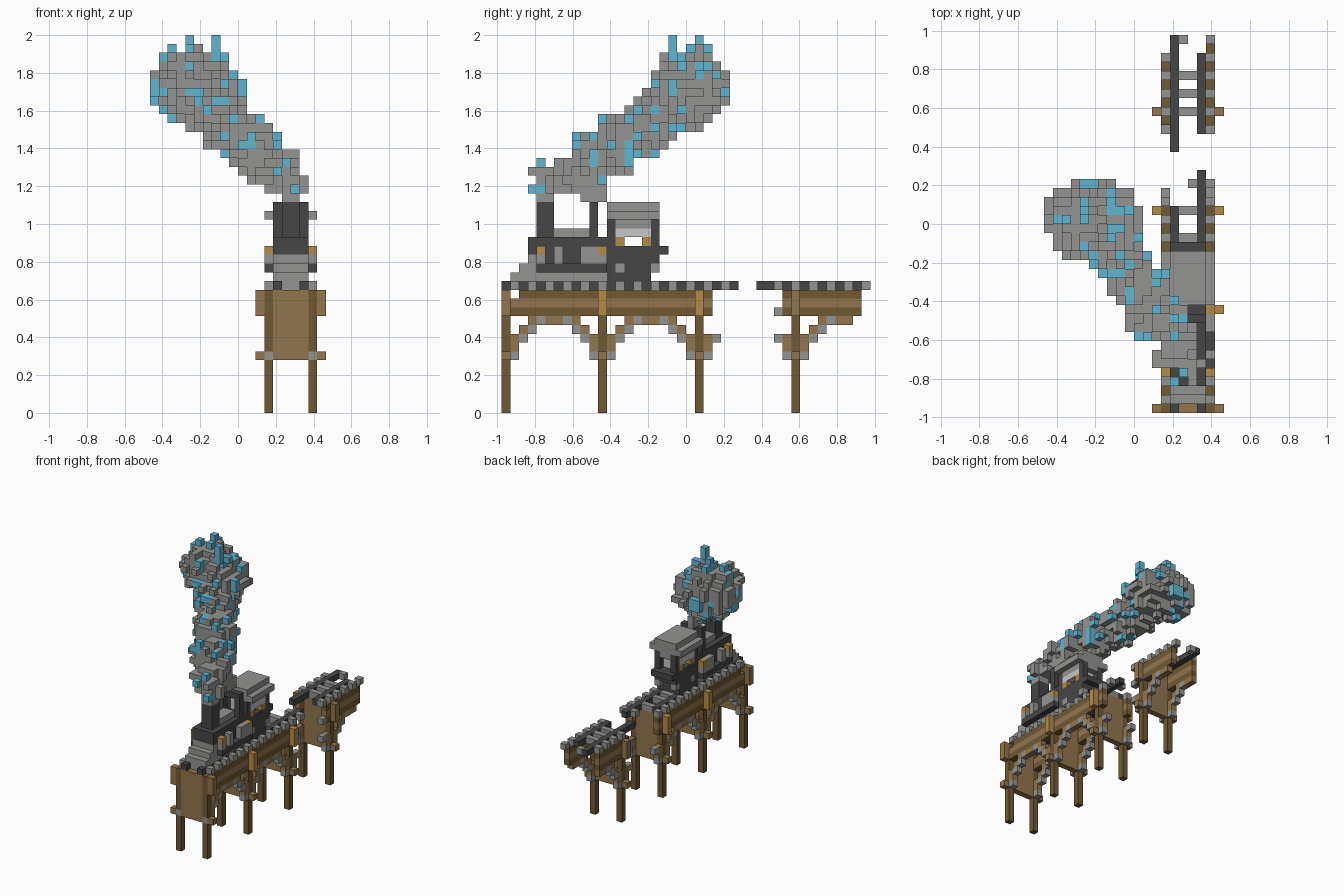
import bpy, bmesh, random
from mathutils import Vector
from itertools import product

random.seed(7)
cube = bpy.data.objects.get("Cube")
if cube:
    bpy.data.objects.remove(cube)

V = 2 / 43                                  # size of one block
ORIGIN = Vector((-10 * V, -21 * V, 0))

COLOURS = {
    "dark_wood": (0.16, 0.10, 0.036), "wood": (0.285, 0.18, 0.075),
    "brass": (0.45, 0.265, 0.065), "grey": (0.295, 0.295, 0.285),
    "iron": (0.062, 0.062, 0.062), "blue": (0.12, 0.46, 0.62),
    "pale_grey": (0.57, 0.57, 0.57),
}
MATS = {}
for name, rgb in COLOURS.items():
    m = bpy.data.materials.new(name)
    m.use_nodes = True
    m.diffuse_color = (*rgb, 1)
    m.node_tree.nodes["Principled BSDF"].inputs["Base Color"].default_value = (*rgb, 1)
    MATS[name] = m
SLOTS = list(COLOURS)

# For each direction: the four corners of that side of a unit block
SIDES = []
for axis, s in product(range(3), (0, 1)):
    d = [0, 0, 0]
    d[axis] = 2 * s - 1
    u, w = (axis + 1) % 3, (axis + 2) % 3
    ring = []
    for a, b in ((0, 0), (1, 0), (1, 1), (0, 1)):
        c = [0, 0, 0]
        c[axis], c[u], c[w] = s, a, b
        ring.append(Vector(c))
    SIDES.append((d, ring if s else ring[::-1]))


def span(r):
    return range(r, r + 1) if isinstance(r, int) else range(r[0], r[1] + 1)


def fill(cells, x, y, z, colour):
    """Fill an inclusive range of blocks with one colour."""
    for c in product(span(x), span(y), span(z)):
        cells[c] = colour


def build(name, cells):
    """Turn blocks into one mesh, leaving out the faces between them."""
    bm = bmesh.new()
    for c, colour in cells.items():
        for d, ring in SIDES:
            if (c[0] + d[0], c[1] + d[1], c[2] + d[2]) in cells:
                continue
            f = bm.faces.new([bm.verts.new(ORIGIN + (Vector(c) + p) * V) for p in ring])
            f.material_index = SLOTS.index(colour)
    bmesh.ops.remove_doubles(bm, verts=bm.verts, dist=V / 100)
    mesh = bpy.data.meshes.new(name)
    bm.to_mesh(mesh)
    bm.free()
    for m in MATS.values():
        mesh.materials.append(m)
    ob = bpy.data.objects.new(name, mesh)
    bpy.context.collection.objects.link(ob)


# Bridge piers: posts, infill panels and beam ends
PIERS = {0: "wood", 11: "brass", 22: "brass", 33: "wood"}
piers = {}
for j, beam_end in PIERS.items():
    fill(piers, (12, 19), j, 6, "wood")
    fill(piers, (14, 17), j, (7, 13), "wood")
    for i in (12, 19):
        fill(piers, i, j, (11, 13), beam_end)
    for i in (13, 18):
        fill(piers, i, j, (0, 13), "dark_wood")
        fill(piers, i, j, 6, "grey")
build("bridge_piers", piers)

# Side girders and stepped arch braces
girders, arches = {}, {}
BRACE = {1: (6, 8), 2: (8, 9), 3: (9, 10)}      # height range by distance from a pier
for i, far_end in ((13, 39), (18, 40)):
    for ends in ((0, 23), (32, far_end)):
        for k, colour in ((11, "dark_wood"), (12, "wood"), (13, "dark_wood")):
            fill(girders, i, ends, k, colour)
    for j in list(range(1, 25)) + list(range(31, 40)):
        d = min(abs(j - p) for p in PIERS)
        if d == 0:
            continue
        low, top = BRACE.get(d, (10, 10))
        fill(arches, i, j, (low, min(top, 8) if j in (24, 31) else top), "wood")
        if d < 5:
            fill(arches, i, j, low, "grey")
    fill(arches, i, 31, 11, "grey")
    girders.pop((i, 1, 13))
build("girders", girders)
build("arches", arches)

# Broken railway track
ties, rails = {}, {}
for j in range(1, 42, 2):
    if j <= 23 or 33 <= j <= 39:
        fill(ties, 13, j, 14, "grey")
    if j <= 25 or j >= 31:
        fill(ties, 18, j, 14, "grey")
    if j <= 19 or 33 <= j <= 37:
        fill(ties, (15, 16), j, 14, "grey")
fill(ties, (15, 16), 22, 14, "grey")
fill(ties, 16, 25, 14, "grey")
fill(ties, 15, 41, 14, "grey")
for i, ends in ((14, (0, 22)), (14, (29, 41)), (17, (0, 26)), (17, (31, 39))):
    fill(rails, i, ends, 14, "iron")
build("ties", ties)
build("rails", rails)

# Engine chassis with wedge front
chassis = {}
fill(chassis, (14, 17), (1, 11), 15, "grey")
fill(chassis, (14, 17), (2, 3), 16, "grey")
fill(chassis, (14, 17), 3, 17, "grey")
fill(chassis, (13, 18), (4, 11), 16, "iron")
build("chassis", chassis)

# Boiler with side fittings and lamps
boiler = {}
fill(boiler, (14, 17), (4, 11), (17, 19), "iron")
fill(boiler, (14, 17), 3, (18, 19), "iron")
fill(boiler, (15, 16), (6, 9), 20, "grey")
for i in (13, 18):
    for j in (4, 11):
        fill(boiler, i, j, 17, "grey")
        fill(boiler, i, j, 18, "brass")
    for j in (6, 9, 10):
        fill(boiler, i, j, (17, 18), "grey")
build("boiler", boiler)

chimney = {}
fill(chimney, (15, 16), (4, 5), (20, 23), "iron")
fill(chimney, (15, 16), (4, 5), 24, "grey")
build("chimney", chimney)

# Upright frame on the boiler ahead of the cab
boiler_frame = {}
for i in (14, 17):
    fill(boiler_frame, i, 10, (20, 23), "iron")
fill(boiler_frame, (15, 16), 10, 23, "iron")
build("boiler_frame", boiler_frame)

# Driver's cab with open side windows
cab = {}
fill(cab, (14, 17), (12, 16), (15, 16), "iron")
fill(cab, (14, 17), 18, 18, "iron")
fill(cab, (15, 16), 12, (17, 21), "pale_grey")
fill(cab, (15, 16), 16, (19, 20), "pale_grey")
fill(cab, (15, 16), 17, (17, 18), "iron")
for i in (14, 17):
    fill(cab, i, (12, 17), (17, 18), "iron")
    fill(cab, i, (13, 16), 20, "pale_grey")
    for j in (12, 17):
        fill(cab, i, j, (17, 21), "iron")
    for j in (13, 16):
        fill(cab, i, j, 19, "brass")
    fill(cab, i, 13, 16, "grey")
    fill(cab, i, 17, 16, "grey")
build("cab", cab)

roof = {}
fill(roof, (14, 17), (12, 17), 21, "grey")
fill(roof, (13, 18), (12, 17), 22, "grey")
fill(roof, (14, 17), (12, 17), 23, "grey")
build("cab_roof", roof)

# Smoke plume: puffs of growing size along a rising path
PUFFS = [((0.26, -0.72, 1.23), 0.10), ((0.20, -0.60, 1.27), 0.12),
         ((0.12, -0.50, 1.36), 0.13), ((0.07, -0.38, 1.42), 0.14),
         ((-0.02, -0.27, 1.48), 0.13), ((-0.10, -0.14, 1.57), 0.14),
         ((-0.26, 0.03, 1.73), 0.19), ((-0.15, 0.01, 1.70), 0.18)]
smoke = {}
for c in product(range(20), range(42), range(25, 42)):
    p = ORIGIN + (Vector(c) + Vector((0.5, 0.5, 0.5))) * V
    depth = min((p - Vector(q)).length - r for q, r in PUFFS)
    if depth < random.uniform(-0.045, 0.035):
        # blocks that stick out are blue more often
        chance = 0.32 if depth > 0 else 0.13 if depth > -0.035 else 0
        smoke[c] = "blue" if random.random() < chance else "grey"
for i, j in ((4, 22), (7, 19)):
    fill(smoke, i, j, (40, 42), "blue")
fill(smoke, 0, (22, 23), (36, 38), "grey")
fill(smoke, 0, 22, 35, "blue")
fill(smoke, (4, 5), 25, (35, 36), "blue")
fill(smoke, 15, (9, 11), (24, 25), "grey")
build("smoke", smoke)
